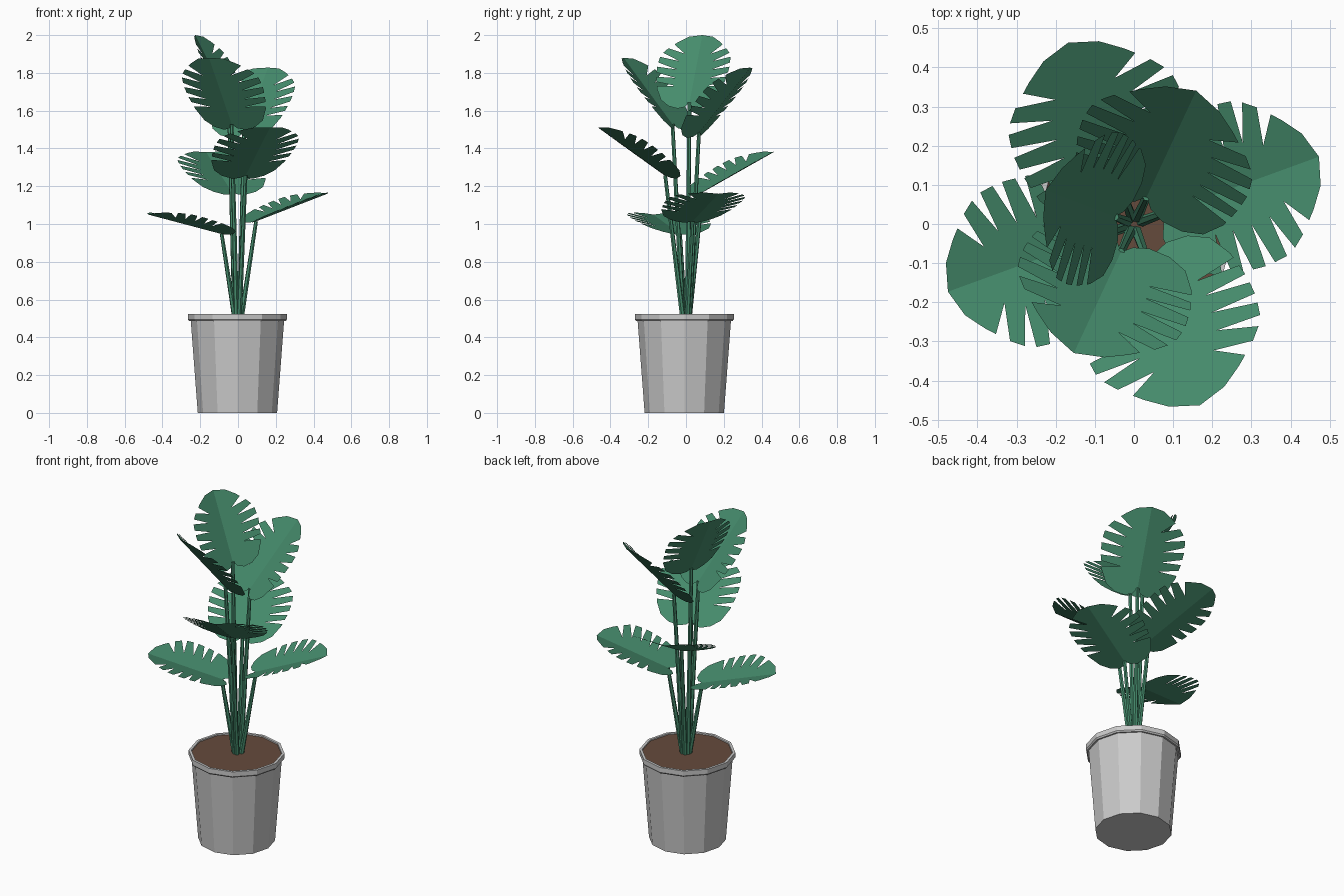
import bpy
from math import sin, cos, tan, pi, radians
from mathutils import Vector

if "Cube" in bpy.data.objects:
    bpy.data.objects.remove(bpy.data.objects["Cube"])


def material(name, color):
    m = bpy.data.materials.new(name)
    m.diffuse_color = (*color, 1)
    m.use_nodes = True
    m.node_tree.nodes["Principled BSDF"].inputs["Base Color"].default_value = m.diffuse_color
    return m


def mesh_object(name, verts, faces, mat=None):
    me = bpy.data.meshes.new(name)
    me.from_pydata([tuple(v) for v in verts], [], faces)
    me.update()
    ob = bpy.data.objects.new(name, me)
    bpy.context.collection.objects.link(ob)
    if mat:
        me.materials.append(mat)
    return ob


GREEN = material("leaf_green", (0.06, 0.26, 0.15))
BROWN = material("soil_brown", (0.13, 0.07, 0.045))
SIDES = 12
POT_Y = -0.009


# Pot: lathed 12-sided profile, closed at the bottom
def ring(r, z):
    return [(r * cos(2 * pi * i / SIDES) - 0.003, r * sin(2 * pi * i / SIDES) + POT_Y, z)
            for i in range(SIDES)]


profile = [(0.21, 0), (0.247, 0.487), (0.256, 0.487), (0.262, 0.495),
           (0.262, 0.524), (0.247, 0.524), (0.244, 0.5)]
verts, faces = [], [list(range(SIDES))[::-1]]
for k, (r, z) in enumerate(profile):
    verts += ring(r, z)
    if k:
        a, b = (k - 1) * SIDES, k * SIDES
        for i in range(SIDES):
            j = (i + 1) % SIDES
            faces.append([a + i, a + j, b + j, b + i])
mesh_object("pot", verts, faces)

# Soil disc
mesh_object("soil", ring(0.246, 0.517), [list(range(SIDES))], BROWN)

# Half-leaf outline (along midrib, sideways): lobe, slit margin, tip
LOBE = [(-0.03, 0.022), (-0.045, 0.06), (-0.035, 0.115), (0.0, 0.165), (0.07, 0.2)]
MARGIN = [(0.07, 0.2), (0.15, 0.218), (0.22, 0.224), (0.29, 0.215), (0.34, 0.175), (0.385, 0.125)]
TIP = [(0.385, 0.125), (0.422, 0.073), (0.44, 0.0)]
SLITS = [(0.1, 0.0), (0.16, 0.01), (0.225, 0.02), (0.29, 0.03), (0.35, 0.04)]
FOLD = tan(radians(11))


def margin(s):
    for (s0, v0), (s1, v1) in zip(MARGIN, MARGIN[1:]):
        if s <= s1:
            return v0 + (v1 - v0) * (s - s0) / (s1 - s0)


half = list(LOBE)
for s, lean in SLITS:
    half += [(s - 0.014, margin(s - 0.014)), (s - lean, margin(s) * 0.48),
             (s + 0.014, margin(s + 0.014))]
half += TIP


# Leaf: two flat halves folded up along the midrib
def leaf(name, origin, az, pitch, scale):
    d = Vector((cos(pitch) * cos(az), cos(pitch) * sin(az), sin(pitch)))
    side = Vector((-sin(az), cos(az), 0))
    n = d.cross(side)

    def place(s, v):
        return origin + (d * s + side * v + n * abs(v) * FOLD) * scale

    left = [place(s, v) for s, v in half]
    right = [place(s, -v) for s, v in half[:-1]]
    c = len(left)
    vs = [origin] + left + right
    mesh_object(name, vs, [list(range(c, -1, -1)),
                           [0] + list(range(c + 1, c + len(right) + 1)) + [c]], GREEN)


# Stem: tapered hexagonal rod
def stem(name, a, b):
    axis = (b - a).normalized()
    u = axis.orthogonal().normalized()
    w = axis.cross(u)
    vs = [p + (u * cos(i * pi / 3) + w * sin(i * pi / 3)) * r
          for p, r in ((a, 0.014), (b, 0.01)) for i in range(6)]
    fs = [[i, (i + 1) % 6, 6 + (i + 1) % 6, 6 + i] for i in range(6)]
    fs += [[5, 4, 3, 2, 1, 0], [6, 7, 8, 9, 10, 11]]
    mesh_object(name, vs, fs, GREEN)


# Each row: azimuth, pitch, tip radius, tip height, scale
PLANT = [(200, 14, 0.506, 1.05, 0.97),
         (20, 20, 0.503, 1.16, 0.97),
         (110, 28, 0.493, 1.38, 1.03),
         (290, 34, 0.493, 1.51, 1.03),
         (65, 49, 0.376, 1.828, 1.04),
         (245, 51, 0.364, 1.88, 1.03),
         (159, 62, 0.242, 2.0, 0.92)]
for k, (az, pitch, tip_r, tip_z, sc) in enumerate(PLANT, 1):
    az, pitch = radians(az), radians(pitch)
    r = tip_r - 0.44 * sc * cos(pitch)
    top = Vector((r * cos(az), r * sin(az), tip_z - 0.44 * sc * sin(pitch)))
    base = Vector((0.018 * cos(az), 0.018 * sin(az), 0.5))
    stem(f"stem_{k}", base, top)
    leaf(f"leaf_{k}", top, az, pitch, sc)
